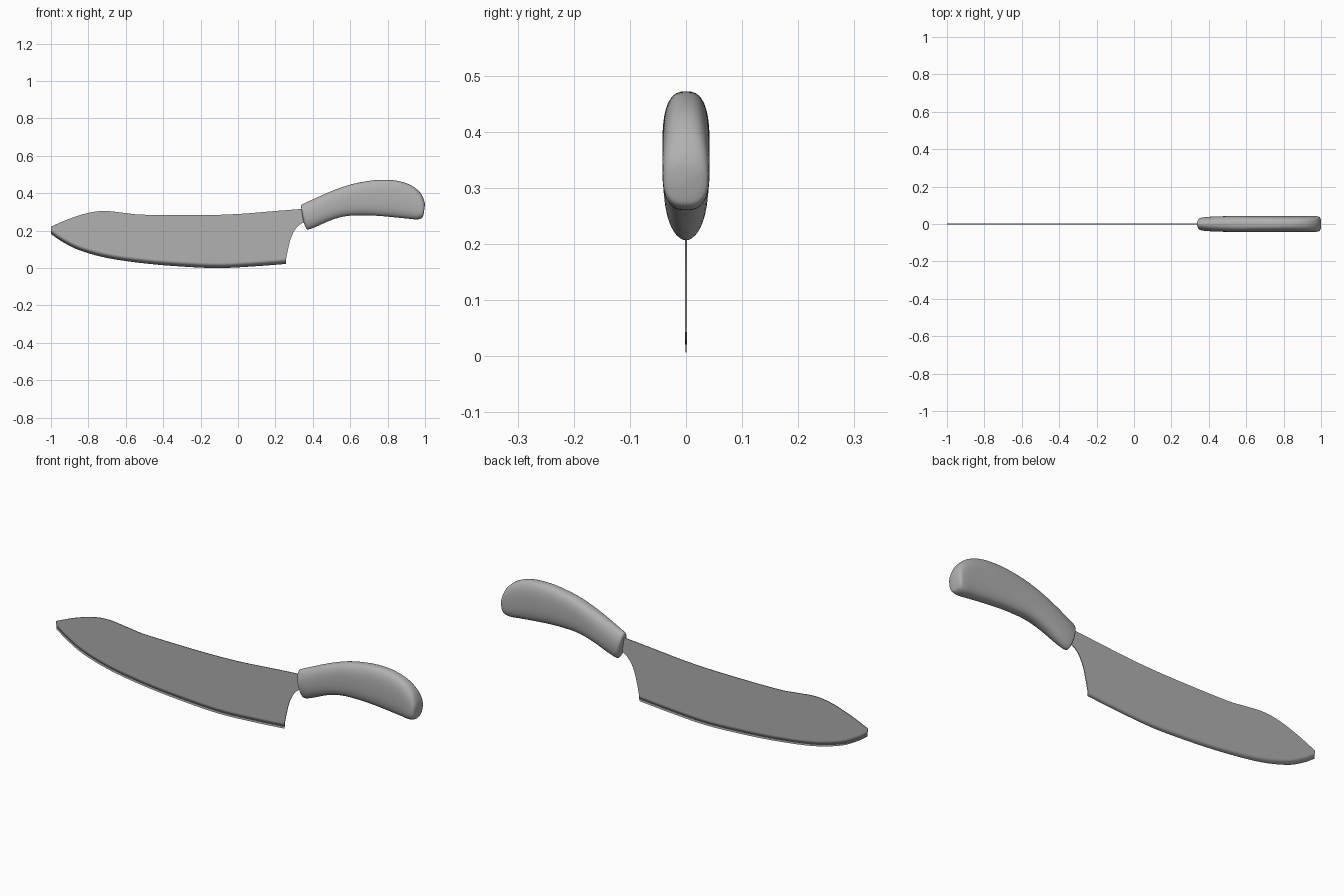
import bpy, bmesh, math
from mathutils import Vector

if "Cube" in bpy.data.objects:
    bpy.data.objects.remove(bpy.data.objects["Cube"])

grey = bpy.data.materials.new("dark_grey")
grey.diffuse_color = (0.44, 0.44, 0.44, 1)
grey.use_nodes = True
grey.node_tree.nodes["Principled BSDF"].inputs["Base Color"].default_value = grey.diffuse_color


def smooth_path(pts, steps=6):
    """Catmull-Rom interpolation through points of any dimension."""
    p = [Vector(q) for q in pts]
    p = [2 * p[0] - p[1]] + p + [2 * p[-1] - p[-2]]
    out = []
    for i in range(1, len(p) - 2):
        a, b, c, d = p[i - 1:i + 3]
        for s in range(steps):
            t = s / steps
            out.append(0.5 * (2 * b + (c - a) * t + (2 * a - 5 * b + 4 * c - d) * t * t
                              + (3 * b - a - 3 * c + d) * t ** 3))
    return out + [p[-2]]


def finish(bm, name):
    bmesh.ops.recalc_face_normals(bm, faces=bm.faces)
    me = bpy.data.meshes.new(name)
    bm.to_mesh(me)
    bm.free()
    me.materials.append(grey)
    ob = bpy.data.objects.new(name, me)
    bpy.context.collection.objects.link(ob)
    return ob


# Blade: thin flat plate with a ground cutting edge
HALF = 0.0018
spine = smooth_path([(-1, 0.222), (-0.9, 0.264), (-0.8, 0.295), (-0.71, 0.305), (-0.6, 0.294),
                     (-0.5, 0.285), (-0.2, 0.283), (0, 0.289), (0.2, 0.305), (0.42, 0.322)])
heel = smooth_path([(0.42, 0.27), (0.35, 0.244), (0.31, 0.212), (0.283, 0.16), (0.265, 0.09)])
# x, z of the cutting edge, z of the top of the grind
edge = smooth_path([(0.257, 0.022, 0.05), (0.1, 0.01, 0.038), (-0.1, 0, 0.028),
                    (-0.3, 0.008, 0.036), (-0.5, 0.025, 0.052), (-0.7, 0.054, 0.081),
                    (-0.85, 0.096, 0.124), (-0.94, 0.141, 0.17), (-1, 0.182, 0.211)])
upper = [(p[0], p[1]) for p in spine + heel]
grind = [(p[0], p[2]) for p in edge]

bm = bmesh.new()
loops = [[bm.verts.new((x, y, z)) for x, z in upper + grind] for y in (-HALF, HALF)]
keen = [bm.verts.new((p[0], 0, p[1])) for p in edge]
n, total = len(upper), len(upper) + len(grind)
for loop in loops:
    bm.faces.new(loop)
    for i in range(len(keen) - 1):
        f = bm.faces.new((loop[n + i], loop[n + i + 1], keen[i + 1], keen[i]))
        f.smooth = True
for i in list(range(n)) + [total - 1]:
    j = (i + 1) % total
    bm.faces.new((loops[0][i], loops[0][j], loops[1][j], loops[1][i]))
for i, k in ((n, 0), (total - 1, -1)):
    bm.faces.new((loops[0][i], loops[1][i], keen[k]))
finish(bm, "blade")

# Handle: loft of rounded sections
# top x, top z, bottom x, bottom z, half width, roundness exponent
stations = smooth_path([
    (0.338, 0.322, 0.350, 0.245, 0.020, 2),
    (0.339, 0.336, 0.364, 0.214, 0.030, 2),
    (0.352, 0.345, 0.378, 0.207, 0.035, 2),
    (0.40, 0.367, 0.42, 0.222, 0.039, 2.2),
    (0.50, 0.411, 0.50, 0.257, 0.042, 2.5),
    (0.60, 0.446, 0.58, 0.278, 0.042, 2.7),
    (0.70, 0.466, 0.67, 0.282, 0.042, 2.7),
    (0.78, 0.472, 0.75, 0.279, 0.042, 2.7),
    (0.86, 0.465, 0.83, 0.272, 0.042, 2.7),
    (0.93, 0.440, 0.90, 0.265, 0.042, 2.7),
    (0.975, 0.402, 0.955, 0.260, 0.042, 2.7),
    (0.994, 0.365, 0.984, 0.268, 0.039, 2.6),
    (1.0, 0.340, 0.992, 0.285, 0.028, 2.4)], 4)

SIDES = 40
bm = bmesh.new()
rings = []
for tx, tz, bx, bz, w, e in stations:
    ring = []
    for k in range(SIDES):
        a = 2 * math.pi * k / SIDES
        c, s = math.cos(a), math.sin(a)
        u = math.copysign(abs(c) ** (2 / e), c)
        v = math.copysign(abs(s) ** (2 / e), s)
        ring.append(bm.verts.new(((tx + bx) / 2 + u * (tx - bx) / 2, v * w,
                                  (tz + bz) / 2 + u * (tz - bz) / 2)))
    rings.append(ring)
for r, q in zip(rings, rings[1:]):
    for k in range(SIDES):
        m = (k + 1) % SIDES
        bm.faces.new((r[k], r[m], q[m], q[k]))
bm.faces.new(rings[0])
bm.faces.new(rings[-1])
for f in bm.faces:
    f.smooth = True
handle = finish(bm, "handle")
bpy.context.view_layer.objects.active = handle
handle.select_set(True)
bpy.ops.object.shade_smooth_by_angle(angle=math.radians(50))
